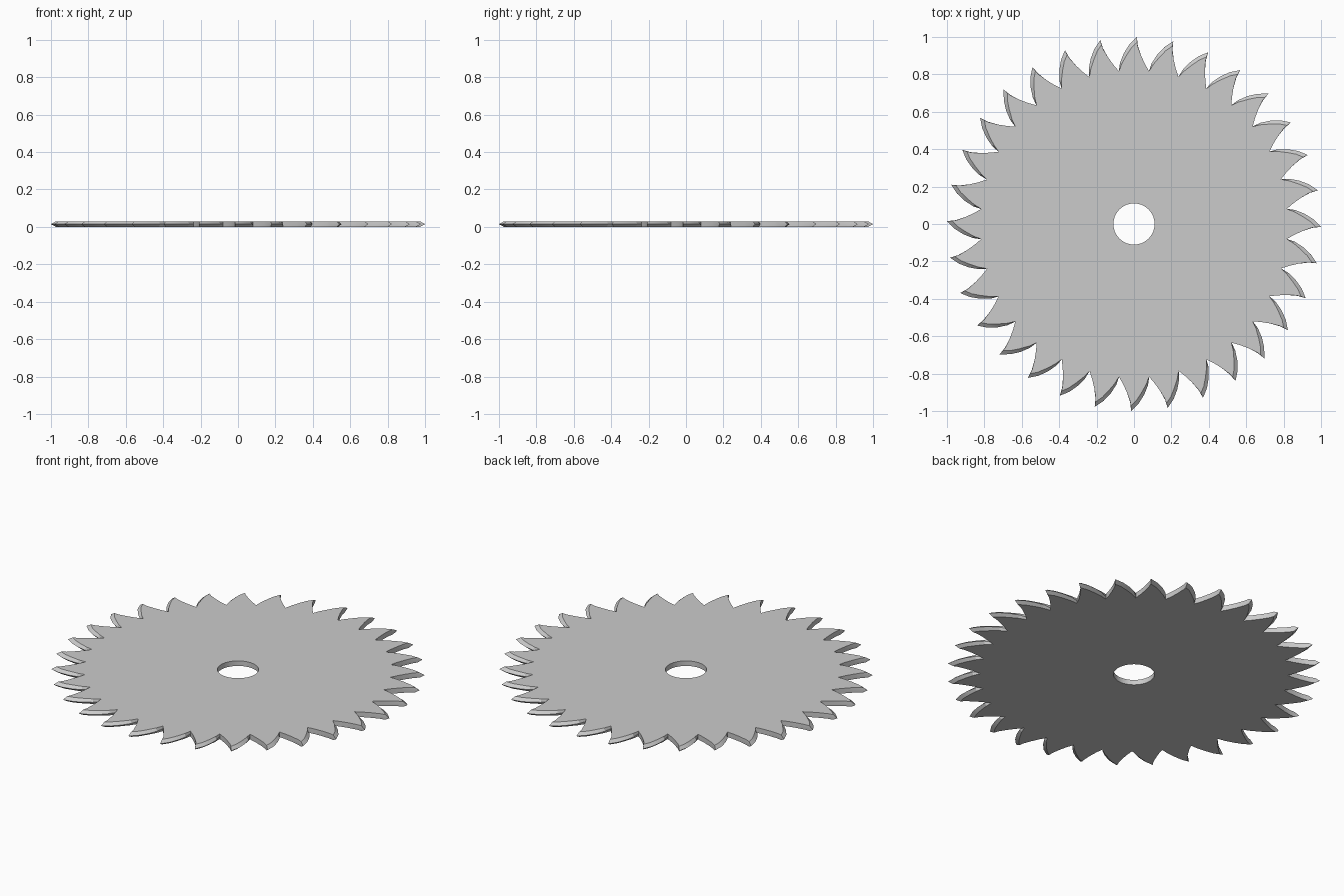
import bpy, bmesh, math
from mathutils import Matrix, Vector

if "Cube" in bpy.data.objects:
    bpy.data.objects.remove(bpy.data.objects["Cube"])

TEETH = 32
STEP = 2 * math.pi / TEETH
THICK = 0.03
HOLE_R = 0.11
VALLEY_R = 0.821

# One tooth pointing up +y: curved back (left), tip, hollow front (right)
va = STEP / 2
left = (-VALLEY_R * math.sin(va), VALLEY_R * math.cos(va))
right = (-left[0], left[1])
outer = [left, (-0.074, 0.862), (-0.054, 0.912), (-0.024, 0.960), (0.016, 1.0),
         (0.021, 0.955), (0.038, 0.902), (0.058, 0.858), right]
# Flat-face outline: the back edge is ground away to make the bevel
inner = [left, (-0.064, 0.858), (-0.038, 0.904), (-0.012, 0.944), (0.017, 0.973),
         (0.022, 0.945), (0.038, 0.902), (0.058, 0.858), right]
hole = [(HOLE_R * math.sin(a), HOLE_R * math.cos(a)) for a in (va, va / 3, -va / 3, -va)]


def ring(bm, pts, z, rot):
    return [bm.verts.new(rot @ Vector((x, y, z))) for x, y in pts]


bm = bmesh.new()
for i in range(TEETH):
    rot = Matrix.Rotation(-i * STEP + math.radians(0.05), 3, 'Z')
    bot, mid, top = ring(bm, inner, 0, rot), ring(bm, outer, THICK / 2, rot), ring(bm, inner, THICK, rot)
    hb, ht = ring(bm, hole, 0, rot), ring(bm, hole, THICK, rot)
    # flat faces: disc sector plus tooth
    for o, h in ((bot, hb), (top, ht)):
        bm.faces.new([o[0], o[-1]] + h)
        bm.faces.new(o)
    # bevelled tooth rim
    for a, b in ((bot, mid), (mid, top)):
        for k in range(len(a) - 1):
            bm.faces.new((a[k], a[k + 1], b[k + 1], b[k]))
    # arbor hole wall
    for k in range(len(hb) - 1):
        bm.faces.new((hb[k], hb[k + 1], ht[k + 1], ht[k]))

bmesh.ops.remove_doubles(bm, verts=bm.verts, dist=1e-4)
bmesh.ops.recalc_face_normals(bm, faces=bm.faces)
mesh = bpy.data.meshes.new("saw_blade")
bm.to_mesh(mesh)
bm.free()
blade = bpy.data.objects.new("saw_blade", mesh)
bpy.context.collection.objects.link(blade)

# Smooth the curved walls, keep cutting edges crisp
bpy.context.view_layer.objects.active = blade
blade.select_set(True)
bpy.ops.object.shade_smooth_by_angle(angle=math.radians(25))
